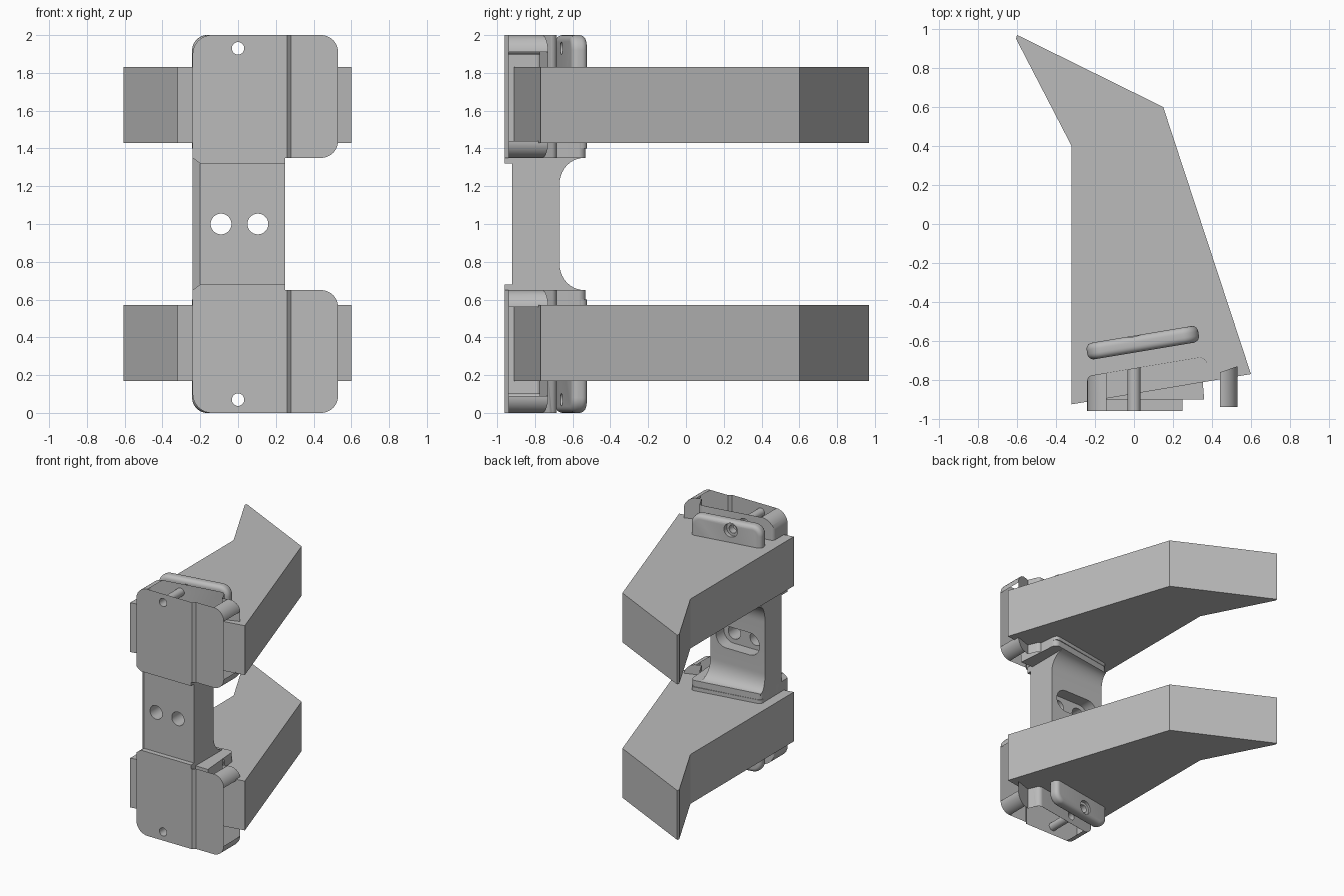
import bpy, bmesh, math
from mathutils import Matrix, Vector

default = bpy.data.objects.get("Cube")
if default:
    bpy.data.objects.remove(default, do_unlink=True)

grey = bpy.data.materials.new("plain_grey")
grey.use_nodes = True
COLOUR = (0.5, 0.5, 0.5, 1)
grey.diffuse_color = COLOUR
grey.node_tree.nodes["Principled BSDF"].inputs["Base Color"].default_value = COLOUR


def rounded(corners, steps=8):
    """Outline from (x, y, radius) corners, with round corners."""
    out = []
    n = len(corners)
    for i, (x, y, r) in enumerate(corners):
        p = Vector((x, y))
        if not r:
            out.append(p)
            continue
        a = (Vector(corners[i - 1][:2]) - p).normalized()
        b = (Vector(corners[(i + 1) % n][:2]) - p).normalized()
        half = a.angle(b) / 2
        centre = p + (a + b).normalized() * r / math.sin(half)
        reach = r / math.tan(half)
        va, vb = p + a * reach - centre, p + b * reach - centre
        for k in range(steps + 1):
            out.append(centre + va.lerp(vb, k / steps).normalized() * r)
    return out


def circle(x, y, r, n=32):
    return [(x + r * math.cos(math.tau * i / n), y + r * math.sin(math.tau * i / n))
            for i in range(n)]


def prism(name, outline, axis, lo, hi, soften=None, width=0.04):
    """Extrude an outline along an axis; soften(edge) picks edges to round."""
    place = {"x": lambda a, b, h: (h, a, b),
             "y": lambda a, b, h: (a, h, b),
             "z": lambda a, b, h: (a, b, h)}[axis]
    bm = bmesh.new()
    ends = [[bm.verts.new(place(a, b, h)) for a, b in outline] for h in (lo, hi)]
    n = len(outline)
    for i in range(n):
        j = (i + 1) % n
        bm.faces.new((ends[0][i], ends[0][j], ends[1][j], ends[1][i]))
    bm.faces.new(ends[0][::-1])
    bm.faces.new(ends[1])
    bmesh.ops.recalc_face_normals(bm, faces=bm.faces)
    if soften:
        bmesh.ops.bevel(bm, geom=[e for e in bm.edges if soften(e)], offset=width,
                        segments=5, profile=0.5, affect="EDGES", clamp_overlap=True)
    mesh = bpy.data.meshes.new(name)
    bm.to_mesh(mesh)
    bm.free()
    mesh.materials.append(grey)
    obj = bpy.data.objects.new(name, mesh)
    bpy.context.scene.collection.objects.link(obj)
    return obj


def activate(obj):
    bpy.ops.object.select_all(action="DESELECT")
    obj.select_set(True)
    bpy.context.view_layer.objects.active = obj


def combine(obj, cutter, operation="DIFFERENCE"):
    cutter.hide_render = True
    mod = obj.modifiers.new("cut", "BOOLEAN")
    mod.operation, mod.object, mod.solver = operation, cutter, "EXACT"
    activate(obj)
    bpy.ops.object.modifier_apply(modifier=mod.name)
    bpy.data.objects.remove(cutter, do_unlink=True)


def smooth(obj):
    activate(obj)
    bpy.ops.object.shade_smooth_by_angle(angle=math.radians(30))


def both_ends(obj, name):
    """Keep the upper part and add its mirror image at the lower end."""
    obj.name = "upper_" + name
    low = obj.copy()
    low.data = obj.data.copy()
    low.name = "lower_" + name
    low.data.transform(Matrix.Translation((0, 0, 2)) @ Matrix.Scale(-1, 4, (0, 0, 1)))
    low.data.flip_normals()
    bpy.context.scene.collection.objects.link(low)
    return obj, low


# Bent flat arms
arm = prism("arm", [(-0.32, -0.925), (0.6, -0.77), (0.15, 0.6), (-0.6, 0.97),
                    (-0.605, 0.95), (-0.32, 0.4)], "z", 1.43, 1.83)
both_ends(arm, "arm")

# Clamp pads: plan shape trimmed by the rounded front silhouette
pad_plan = rounded([(-0.24, -0.96, 0), (0.26, -0.96, 0), (0.28, -0.94, 0),
                    (0.53, -0.94, 0), (0.53, -0.73, 0), (0.4, -0.775, 0),
                    (0.36, -0.68, 0.04), (-0.24, -0.78, 0.03)])


def pad_back_rim(e):
    return all(v.co.z > 1.99 and v.co.y > -0.795 and v.co.x < 0.39 for v in e.verts)


pad = prism("pad", pad_plan, "z", 1.35, 2, pad_back_rim, 0.03)
front = rounded([(-0.24, 1.35, 0), (0.53, 1.35, 0.09), (0.53, 2, 0.09), (-0.24, 2, 0.1)])
combine(pad, prism("silhouette", front, "y", -1.1, -0.4), "INTERSECT")
combine(pad, prism("drill", circle(0, 1.93, 0.033), "y", -1.1, -0.4))
for part in both_ends(pad, "clamp_pad"):
    smooth(part)

# Front lips where the pads overhang the column
lip = prism("lip", [(-0.24, 1.35), (-0.2, 1.32), (0.25, 1.32), (0.25, 1.37), (-0.24, 1.37)],
            "y", -0.96, -0.88)
both_ends(lip, "front_lip")

# Slanted clamp bars behind the pads
bar_face = rounded([(-0.29, 1.4, 0), (0.29, 1.4, 0), (0.29, 2, 0.08), (-0.29, 2, 0.08)])


def bar_rim(e):
    a, b = (v.co for v in e.verts)
    return abs(a.y - b.y) < 1e-4 and max(a.z, b.z) > 1.41


bar = prism("bar", bar_face, "y", -0.043, 0.043, bar_rim, 0.032)
bar.data.transform(Matrix.Translation((0.045, -0.609, 0)) @ Matrix.Rotation(math.radians(9.5), 4, "Z"))
combine(bar, prism("drill", circle(0, 1.93, 0.033), "y", -1.1, -0.4))
combine(bar, prism("countersink", circle(0, 1.93, 0.055), "y", -0.6, -0.4))
for part in both_ends(bar, "clamp_bar"):
    smooth(part)

# Ledges joining pad and bar
ledge_plan = rounded([(-0.24, -0.9, 0), (0.36, -0.9, 0), (0.33, -0.525, 0.04),
                      (-0.24, -0.615, 0.04)])
ledge = prism("ledge", ledge_plan, "z", 1.35, 1.43)
for part in both_ends(ledge, "ledge"):
    smooth(part)

# Column with flared back
BACK, R = -0.67, 0.14
arc = [(BACK + R - R * math.cos(t), 1.21 + R * math.sin(t))
       for t in (math.radians(9 * i) for i in range(11))]
upper = arc + [(BACK + R, 1.36)]
lower = [(y, 2 - z) for y, z in reversed(upper)]
profile = [(-0.92, 1.36), (-0.92, 0.64)] + lower + upper


def front_corner(e):
    return all(v.co.x < -0.23 and v.co.y < -0.91 for v in e.verts)


column = prism("column", profile, "x", -0.24, 0.25)
for v in column.data.vertices:
    if v.co.y > BACK:
        v.co.y = BACK + (v.co.y - BACK) * (0.4 if v.co.x < 0 else 0.94)
chamfer = prism("chamfer", [(-0.3, -1), (-0.2, -1), (-0.2, -0.92), (-0.24, -0.88), (-0.3, -0.88)],
                "z", 0.5, 1.5)
combine(column, chamfer)
recess = rounded([(-0.19, 0.91, 0.089), (0.2, 0.91, 0.089), (0.2, 1.09, 0.089), (-0.19, 1.09, 0.089)])
combine(column, prism("recess", recess, "y", -0.77, -0.4))
for x in (-0.09, 0.105):
    combine(column, prism("bolt_hole", circle(x, 1, 0.055), "y", -1.1, -0.4))
smooth(column)
